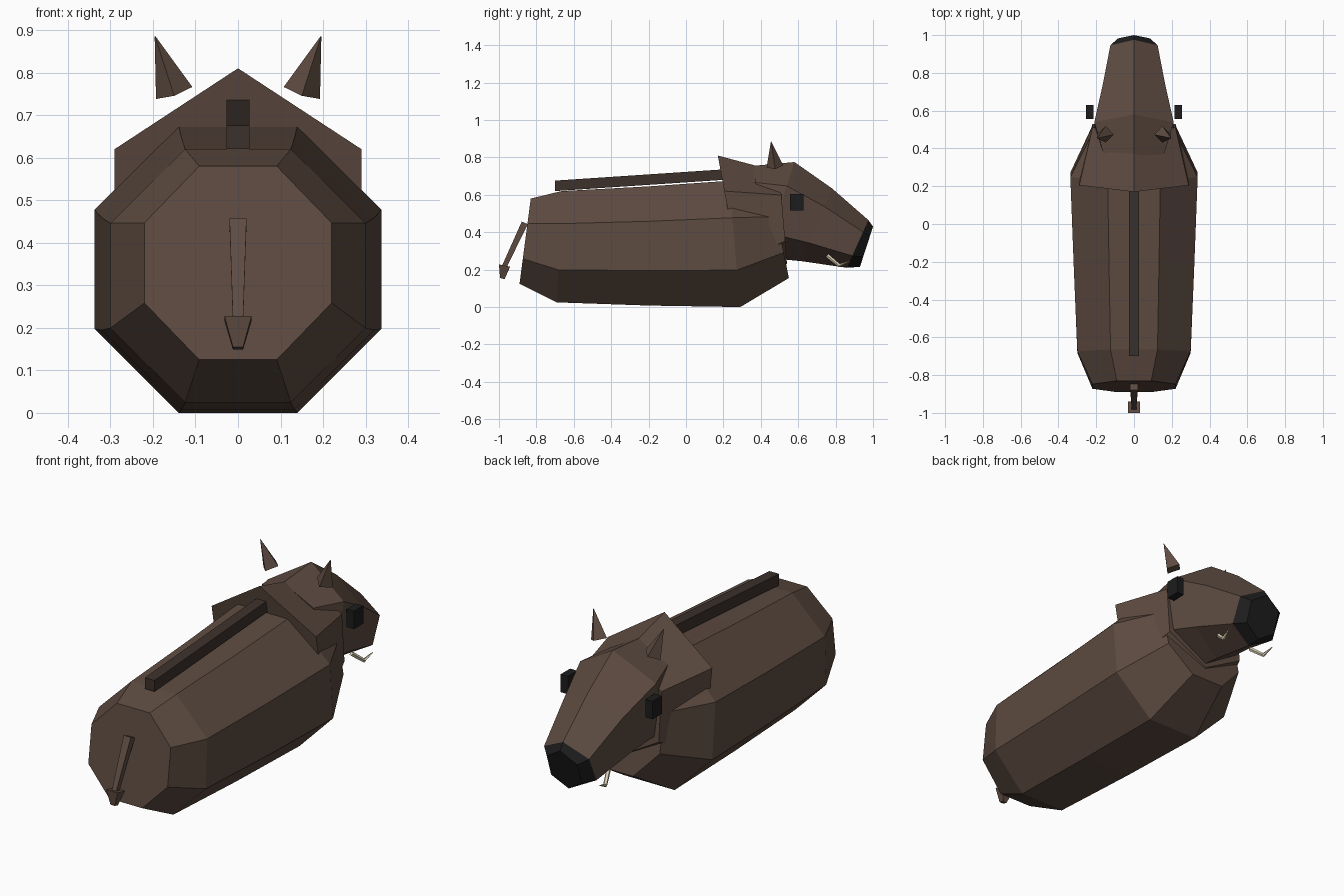
import bpy, bmesh
from math import sin, cos, pi, radians
from mathutils import Vector

if "Cube" in bpy.data.objects:
    bpy.data.objects.remove(bpy.data.objects["Cube"])


def mat(name, r, g, b):
    m = bpy.data.materials.new(name)
    m.diffuse_color = (r, g, b, 1)
    m.use_nodes = True
    m.node_tree.nodes["Principled BSDF"].inputs["Base Color"].default_value = m.diffuse_color
    return m


hide = mat("hide_brown", 0.11, 0.07, 0.052)
bristle = mat("bristle_dark", 0.045, 0.031, 0.025)
black = mat("nose_black", 0.012, 0.012, 0.012)
ivory = mat("tusk_ivory", 0.72, 0.64, 0.47)


def finish(name, bm, material):
    bmesh.ops.recalc_face_normals(bm, faces=bm.faces)
    me = bpy.data.meshes.new(name)
    bm.to_mesh(me)
    bm.free()
    me.materials.append(material)
    ob = bpy.data.objects.new(name, me)
    bpy.context.collection.objects.link(ob)
    return ob


def loft(name, rings, material):
    """Skin a list of equal-length point rings and cap both ends."""
    bm = bmesh.new()
    loops = [[bm.verts.new(p) for p in r] for r in rings]
    n = len(loops[0])
    for a, b in zip(loops, loops[1:]):
        for i in range(n):
            j = (i + 1) % n
            bm.faces.new((a[i], a[j], b[j], b[i]))
    bm.faces.new(loops[0])
    bm.faces.new(loops[-1][::-1])
    return finish(name, bm, material)


def slices(n, start, table):
    """Leaning n-gon slices: (half width, bottom y, bottom z, top y, top z)."""
    angles = [start + 2 * pi * i / n for i in range(n)]
    wx, wz = max(map(cos, angles)), max(map(sin, angles))
    out = []
    for hw, yb, zb, yt, zt in table:
        ring = []
        for a in angles:
            t = (sin(a) / wz + 1) / 2
            ring.append((hw * cos(a) / wx, yb + (yt - yb) * t, zb + (zt - zb) * t))
        out.append(ring)
    return out


def square(c, hx, hy, hz=0):
    """Rectangle around c; hz tips it along y."""
    x, y, z = c
    return [(x + sx * hx, y + sy * hy, z + sy * hz)
            for sx, sy in ((-1, -1), (1, -1), (1, 1), (-1, 1))]


def tube(name, pts, radii, sides, material):
    """Tapered tube along a path."""
    pts = [Vector(p) for p in pts]
    rings = []
    for i, p in enumerate(pts):
        d = (pts[min(i + 1, len(pts) - 1)] - pts[max(i - 1, 0)]).normalized()
        u = (Vector((1, 0, 0)) - d * d.x).normalized()
        v = d.cross(u)
        rings.append([p + radii[i] * (u * cos(2 * pi * k / sides) + v * sin(2 * pi * k / sides))
                      for k in range(sides)])
    return loft(name, rings, material)


# Octagonal barrel body, rump to chest
loft("body", slices(8, pi / 8, [
    (0.22, -0.89, 0.125, -0.83, 0.58),
    (0.30, -0.69, 0.025, -0.665, 0.62),
    (0.32, -0.20, 0.008, -0.20, 0.645),
    (0.337, 0.29, 0.0, 0.23, 0.675),
    (0.22, 0.55, 0.155, 0.455, 0.62)]), hide)

# Hexagonal neck ruff
loft("neck", slices(6, pi / 6, [
    (0.29, 0.31, 0.05, 0.17, 0.81),
    (0.22, 0.54, 0.23, 0.50, 0.722)]), hide)

# Head tapering to the snout
snout = (0.125, 0.86, 0.21, 0.975, 0.465)
loft("head", slices(6, pi / 6, [
    (0.16, 0.40, 0.40, 0.36, 0.755),
    (0.21, 0.415, 0.265, 0.58, 0.775),
    (0.165, 0.62, 0.245, 0.78, 0.635),
    snout]), hide)

# Black nose pad
loft("nose", slices(6, pi / 6, [snout, (0.085, 0.93, 0.215, 1.0, 0.43)]), black)

# Bristle ridge along the back
loft("back_ridge", [
    [(-0.027, -0.70, 0.62), (0.027, -0.70, 0.62), (0.027, -0.70, 0.676), (-0.027, -0.70, 0.676)],
    [(-0.027, 0.20, 0.68), (0.027, 0.20, 0.68), (0.027, 0.20, 0.736), (-0.027, 0.20, 0.736)]],
    bristle)

# Tail and its tuft
loft("tail", [square((0, -0.862, 0.45), 0.02, 0.016, -0.007),
              square((0, -0.972, 0.215), 0.012, 0.012, -0.005)], hide)
loft("tail_tuft", [square((0, -0.97, 0.222), 0.032, 0.03, -0.006),
                   square((0, -0.982, 0.152), 0.012, 0.012, -0.003)], hide)

# Paired ears, eyes and tusks
for side, s in (("left", -1), ("right", 1)):
    tube(side + "_ear", [(s * 0.15, 0.475, 0.752), (s * 0.195, 0.455, 0.885)],
         [0.045, 0.001], 4, hide)
    loft(side + "_eye", [square((s * 0.235, 0.592, 0.515), 0.02, 0.037),
                         square((s * 0.235, 0.592, 0.605), 0.02, 0.037)], black)
    tube(side + "_tusk", [(s * 0.10, 0.755, 0.275), (s * 0.125, 0.82, 0.222),
                          (s * 0.135, 0.875, 0.245)], [0.011, 0.010, 0.002], 5, ivory)
